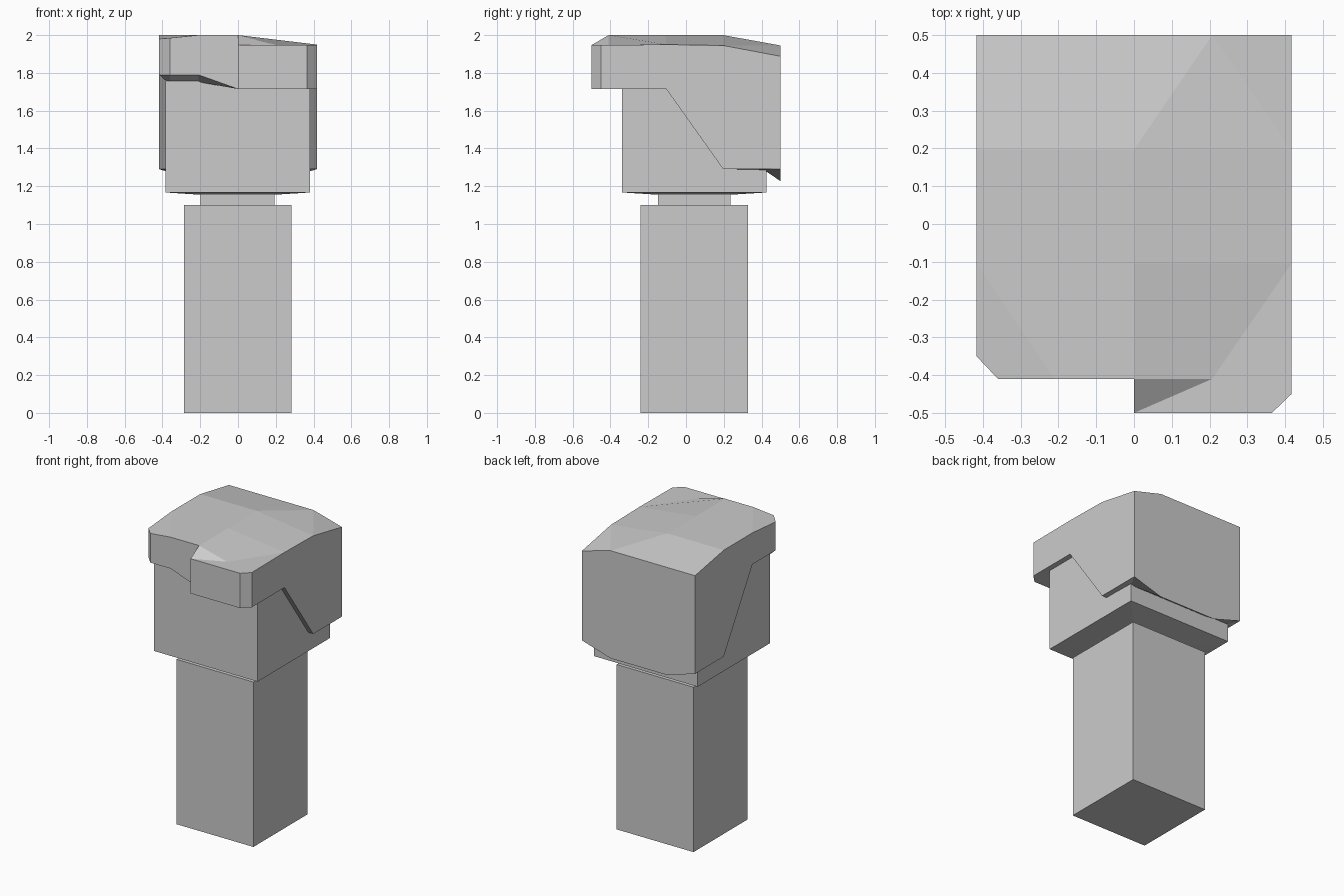
import bpy, bmesh

if "Cube" in bpy.data.objects:
    bpy.data.objects.remove(bpy.data.objects["Cube"])


def mesh_object(name, bm):
    bmesh.ops.recalc_face_normals(bm, faces=bm.faces)
    me = bpy.data.meshes.new(name)
    bm.to_mesh(me)
    bm.free()
    ob = bpy.data.objects.new(name, me)
    bpy.context.collection.objects.link(ob)
    return ob


def stack(name, sections):
    """Closed solid from rectangles (x0, x1, y0, y1, z), bottom to top."""
    bm = bmesh.new()
    rings = [[bm.verts.new(p) for p in ((a, c, z), (b, c, z), (b, d, z), (a, d, z))]
             for a, b, c, d, z in sections]
    for lo, hi in zip(rings, rings[1:]):
        for i in range(4):
            j = (i + 1) % 4
            bm.faces.new((lo[i], lo[j], hi[j], hi[i]))
    bm.faces.new(rings[0][::-1])
    bm.faces.new(rings[-1])
    return mesh_object(name, bm)


# Torso, neck and head blocks
stack("body", [(-.285, .282, -.24, .328, 0), (-.285, .282, -.24, .328, 1.10)])
stack("neck", [(-.198, .193, -.148, .235, 1.09), (-.198, .193, -.148, .235, 1.17)])
stack("head", [(-.2, .195, -.15, .237, 1.155), (-.385, .382, -.338, .426, 1.167),
               (-.385, .382, -.338, .426, 1.86)])

# Hair outline, clockwise from the fringe step: x, y, top z, bottom z
outline = [
    (0, -.41, 2.0, 1.715), (-.21, -.41, 2.0, 1.79), (-.36, -.41, 1.985, 1.79),
    (-.417, -.35, 1.98, 1.79), (-.417, -.105, 2.0, 1.79), (-.417, .197, 2.0, 1.29),
    (-.417, .5, 1.945, 1.29), (-.21, .5, 1.945, 1.227), (.207, .5, 1.945, 1.227),
    (.417, .5, 1.888, 1.29), (.417, .197, 1.945, 1.29), (.417, -.105, 1.95, 1.715),
    (.417, -.45, 1.947, 1.715), (.365, -.5, 1.947, 1.715), (0, -.5, 1.947, 1.715),
]
bm = bmesh.new()
top = [bm.verts.new((x, y, t)) for x, y, t, b in outline]
low = [bm.verts.new((x, y, b)) for x, y, t, b in outline]

# Underside lip runs inward to just inside the head
inner = []
for x, y, t, b in outline:
    if y > .4:
        b = 1.285
    elif b > 1.75 and y < -.2:
        b -= .038
    inner.append(bm.verts.new((max(-.375, min(.372, x)), max(-.33, min(.415, y)), b)))

n = len(outline)
for i in range(n):
    j = (i + 1) % n
    bm.faces.new((top[i], top[j], low[j], low[i]))
    bm.faces.new((low[i], low[j], inner[j], inner[i]))

# Faceted crown
crown = [bm.verts.new(p) for p in ((0, -.105, 2.0), (0, .197, 2.0), (.207, -.41, 1.947))]
v = top + crown
A, B, C = n, n + 1, n + 2
for f in ((1, 2, 3, 4), (0, 1, 4, A), (A, 4, 5, B), (B, 5, 6, 7, 8), (B, 8, 10),
          (8, 9, 10), (A, B, 10, 11), (0, A, 11, C), (C, 11, 12, 13, 14), (0, C, 14)):
    bm.faces.new([v[i] for i in f])
bmesh.ops.remove_doubles(bm, verts=bm.verts, dist=.0005)
mesh_object("hair", bm)
